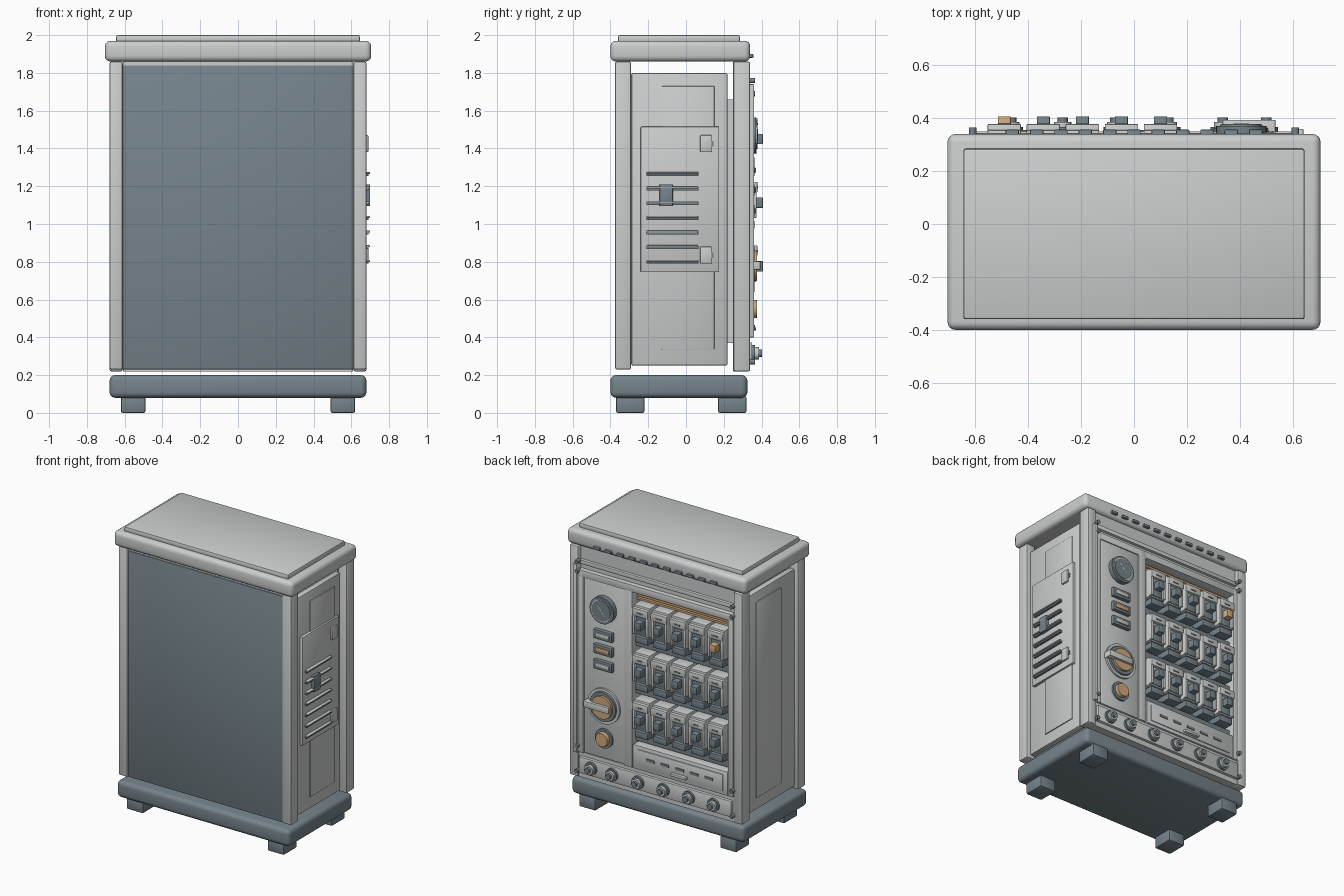
import bpy
import bmesh
import math
from mathutils import Matrix

old_cube = bpy.data.objects.get("Cube")
if old_cube:
    bpy.data.objects.remove(old_cube, do_unlink=True)

# Shared levels of the cabinet
HALF_WIDTH = 0.68
POST_INSIDE = 0.61
REAR = 0.34
INNER = 0.25
FRONT = -0.375
BASE_TOP = 0.2
ROOF_UNDER = 1.86
SKIRT_TOP = 1.97
FRAME_TOP = 1.7
SILL = 0.4

# Edge rounding
SOFT = 0.004
EASED = 0.01
ROUND = 0.03


def make_material(name, red, green, blue):
    material = bpy.data.materials.new(name)
    material.use_nodes = True
    colour = (red, green, blue, 1)
    material.diffuse_color = colour
    shader = material.node_tree.nodes["Principled BSDF"]
    shader.inputs["Base Color"].default_value = colour
    return material


LIGHT = make_material("light_grey", red=0.6, green=0.62, blue=0.61)
DARK = make_material("slate", red=0.18, green=0.23, blue=0.26)
ORANGE = make_material("copper_orange", red=0.64, green=0.4, blue=0.2)


def span(middle, size):
    """Range of the given size around a middle value."""
    return (middle - size / 2, middle + size / 2)


def mirrored(side, inner, outer):
    """Range on the left (side = 1) or right (side = -1) of the cabinet."""
    return tuple(sorted((side * inner, side * outer)))


def link_mesh(name, mesh, location=(0, 0, 0)):
    part = bpy.data.objects.new(name, mesh)
    part.location = location
    bpy.context.collection.objects.link(part)
    return part


def finish(name, bm, material, location=(0, 0, 0)):
    mesh = bpy.data.meshes.new(name)
    bm.to_mesh(mesh)
    bm.free()
    mesh.materials.append(material)
    return link_mesh(name, mesh, location)


def box(name, x, y, z, material=LIGHT, bevel=0):
    """Box filling three ranges, with optionally rounded edges."""
    ranges = (x, y, z)
    bm = bmesh.new()
    bmesh.ops.create_cube(bm, size=1)
    bmesh.ops.scale(bm, verts=bm.verts, vec=[high - low for low, high in ranges])
    if bevel:
        bmesh.ops.bevel(bm, geom=bm.edges[:], offset=bevel, profile=0.5, affect='EDGES',
                        segments=4 if bevel == ROUND else 2)
    return finish(name, bm, material, [(low + high) / 2 for low, high in ranges])


def fitting(name, x, z, width, height, proud, material=LIGHT, bevel=SOFT):
    """Box on the rear face, from the backing plate out past the rear plane."""
    return box(name, span(x, width), (INNER, REAR + proud), span(z, height), material, bevel)


def disc(name, x, z, radius, proud, material, taper=1, sides=32):
    """Round fitting on the rear face."""
    start = REAR - EASED
    depth = REAR + proud - start
    bm = bmesh.new()
    bmesh.ops.create_cone(bm, cap_ends=True, segments=sides, radius1=radius,
                          radius2=radius * taper, depth=depth)
    bmesh.ops.rotate(bm, verts=bm.verts, matrix=Matrix.Rotation(-math.pi / 2, 3, 'X'))
    return finish(name, bm, material, (x, start + depth / 2, z))


# Roof and base
box("roof", span(0, 1.41), (-0.4, REAR), (ROOF_UNDER, SKIRT_TOP), bevel=ROUND)
box("roof_cap", span(0, 1.29), (-0.36, 0.285), (SKIRT_TOP - EASED, 2), bevel=EASED)
box("base", span(0, 2 * HALF_WIDTH), (-0.4, 0.325), (0.08, BASE_TOP), DARK, ROUND)

# Feet, corner posts and side panels, the same on both sides
for side in (-1, 1):
    post = mirrored(side, POST_INSIDE, HALF_WIDTH)
    for middle in (-0.295, 0.245):
        box("foot", mirrored(side, 0.49, 0.62), span(middle, 0.15), (0, 0.09), DARK, EASED)
    box("front_post", post, (FRONT, -0.29), (0.23, ROOF_UNDER), bevel=EASED)
    box("rear_post", post, (INNER, REAR), (0.22, ROOF_UNDER), bevel=EASED)
    box("side_panel", mirrored(side, POST_INSIDE, 0.655), (-0.29, 0.22), (0.25, 1.8), bevel=EASED)
    box("side_inset", mirrored(side, POST_INSIDE, 0.662), span(EASED, 0.28), (0.335, 1.73), bevel=SOFT)

# Front panel and the rail above it
box("front_panel", span(0, 2 * POST_INSIDE), (-0.365, -0.33), (0.23, 1.84), DARK, SOFT)
box("front_top_rail", span(0, 2 * POST_INSIDE), (-0.36, -0.33), (1.84, ROOF_UNDER))

# Access hatch with louvres, latch and hinges
HATCH = 0.675
box("hatch", (POST_INSIDE, HATCH), (-0.24, 0.175), (0.745, 1.515), bevel=SOFT)
louvre_y = (-0.21, 0.065)
for step in range(7):
    z = 0.8 + step * 0.0775
    box("louvre", (HATCH, 0.7), louvre_y, (z, z + EASED), bevel=SOFT)
    box("louvre_slot", (HATCH, 0.69), louvre_y, (z - EASED, z), DARK)
box("latch", (HATCH, 0.7), span(-0.105, 0.07), (1.095, 1.21), DARK, SOFT)
for z in (0.835, 1.425):
    box("hinge", (HATCH, 0.69), span(0.105, 0.06), span(z, 0.09), bevel=SOFT)
    box("hinge_pin", span(HATCH, EASED), span(0.14, EASED), span(z, ROUND), DARK)

# Rear backing plate, beams and frame
between_posts = span(0, 2 * POST_INSIDE)
box("backing_plate", between_posts, (0.22, INNER), (0.37, 1.66))
box("rear_top_beam", between_posts, (INNER, REAR - ROUND), (FRAME_TOP, ROOF_UNDER))
box("rear_head_lip", between_posts, (INNER, REAR - EASED), span(1.75, ROUND), bevel=SOFT)
box("rear_bottom_beam", between_posts, (INNER, REAR - EASED), (0.22, SILL))
box("frame_top", between_posts, (INNER, REAR + SOFT), (FRAME_TOP - 0.05, FRAME_TOP), bevel=SOFT)
for side in (-1, 1):
    box("frame_side", mirrored(side, 0.57, POST_INSIDE), (INNER, REAR + SOFT), (SILL, FRAME_TOP), bevel=SOFT)
    for z in (0.27, 0.45, 1.69, 1.76):
        disc("frame_bolt", side * POST_INSIDE, z, radius=0.014, proud=0.025, material=DARK, sides=12)
box("frame_divider", (0.185, 0.245), (INNER, REAR + SOFT), (SILL, FRAME_TOP), bevel=SOFT)
box("edge_trim", (POST_INSIDE, 0.64), (INNER, REAR + 0.02), (SILL, 1.74), bevel=SOFT)

# Vents along the rear edge of the roof
for step in range(-5, 6):
    fitting("roof_vent", step * 0.092, 1.89, width=0.05, height=0.02, proud=0.017, material=DARK)

# Control column with a gauge, indicators, rotary switch and button
column = 0.405
fitting("control_panel", column, 1.03, width=0.32, height=1.25, proud=-SOFT)

gauge = 1.47
disc("gauge_rim", column, gauge, radius=0.095, proud=ROUND, material=DARK)
disc("gauge_ring", column, gauge, radius=0.08, proud=ROUND + SOFT, material=LIGHT)
disc("gauge_face", column, gauge, radius=0.073, proud=ROUND + 2 * SOFT, material=DARK)
needle = fitting("gauge_needle", column, gauge, width=EASED, height=0.09, proud=0.04)
needle.rotation_euler.y = math.radians(40)

for z, lens in ((1.285, LIGHT), (1.18, ORANGE), (1.07, LIGHT)):
    fitting("indicator_frame", column, z, width=0.145, height=0.065, proud=0.022, material=DARK)
    fitting("indicator_lens", column, z, width=0.11, height=ROUND, proud=ROUND, material=lens)

switch = 0.78
disc("switch_collar", column, switch, radius=0.125, proud=EASED, material=LIGHT)
disc("switch_ring", column, switch, radius=0.11, proud=0.022, material=DARK, taper=0.94)
disc("switch_dial", column, switch, radius=0.085, proud=0.036, material=ORANGE, taper=0.94)
fitting("switch_handle", column + ROUND, switch, width=BASE_TOP, height=0.045, proud=0.054)

button = 0.55
disc("button_ring", column, button, radius=0.068, proud=EASED, material=DARK)
disc("button", column, button, radius=0.052, proud=0.035, material=ORANGE, taper=0.9)

# Copper busbars above the breakers
bay_x = (-0.57, 0.185)
for z in (1.585, 1.61, 1.635):
    box("busbar", bay_x, (INNER, REAR - 0.055), span(z, 0.014), ORANGE)


def breaker(x, z, lever_material):
    """One breaker: body, cover, cheeks, lever and terminal foot."""
    fitting("breaker_body", x, z + 0.02, width=0.126, height=0.21, proud=0.015)
    fitting("breaker_cover", x, z + 0.083, width=0.126, height=0.055, proud=0.038)
    fitting("breaker_slot", x, z + 0.08, width=0.045, height=EASED, proud=0.041, material=DARK, bevel=0)
    fitting("breaker_well", x, z - 0.015, width=0.08, height=0.12, proud=0.02, material=DARK)
    fitting("breaker_foot", x, z - 0.117, width=0.104, height=0.045, proud=0.022, material=DARK)
    for side in (-1, 1):
        fitting("breaker_cheek", x + side * 0.052, z - EASED, width=0.02, height=0.14, proud=0.034)
    fitting("breaker_lever", x, z, width=0.05, height=0.055, proud=0.067, material=lever_material)


# Three rows of five breakers, one with an orange lever
for row in range(3):
    z = 1.45 - row * 0.337
    box("breaker_rail", bay_x, (INNER, REAR - 0.04), span(z - 0.17, 0.05), DARK)
    for place in range(5):
        breaker(-0.49 + place * 0.1475, z, DARK if row or place else ORANGE)

# Lower cover plate with slots and a pull
cover = -0.195
fitting("cover_plate", cover, 0.485, width=0.745, height=0.17, proud=SOFT)
fitting("cover_face", cover, 0.485, width=0.675, height=0.12, proud=EASED)
for step in range(-2, 3):
    fitting("cover_slot", cover + step * 0.115, 0.49, width=0.065, height=0.018, proud=0.015,
            material=DARK, bevel=0)
fitting("cover_pull", cover, 0.445, width=0.12, height=0.02, proud=ROUND)

# Connector strip along the bottom
strip = 0.315
fitting("connector_strip", 0, strip, width=1.2, height=0.115, proud=EASED)
for x in (0.5, 0.335, 0.13, -0.07, -0.27, -0.465):
    disc("connector_flange", x, strip, radius=0.045, proud=0.026, material=DARK, sides=20)
    disc("connector_collar", x, strip, radius=0.033, proud=0.046, material=LIGHT, sides=20)
    disc("connector_tip", x, strip, radius=0.02, proud=0.062, material=DARK, sides=12)

# Smooth shading on rounded edges, sharp elsewhere
bpy.ops.object.select_all(action='DESELECT')
for part in bpy.context.collection.objects:
    if part.type == 'MESH':
        part.select_set(True)
        bpy.context.view_layer.objects.active = part
bpy.ops.object.shade_smooth_by_angle(angle=math.radians(35))
